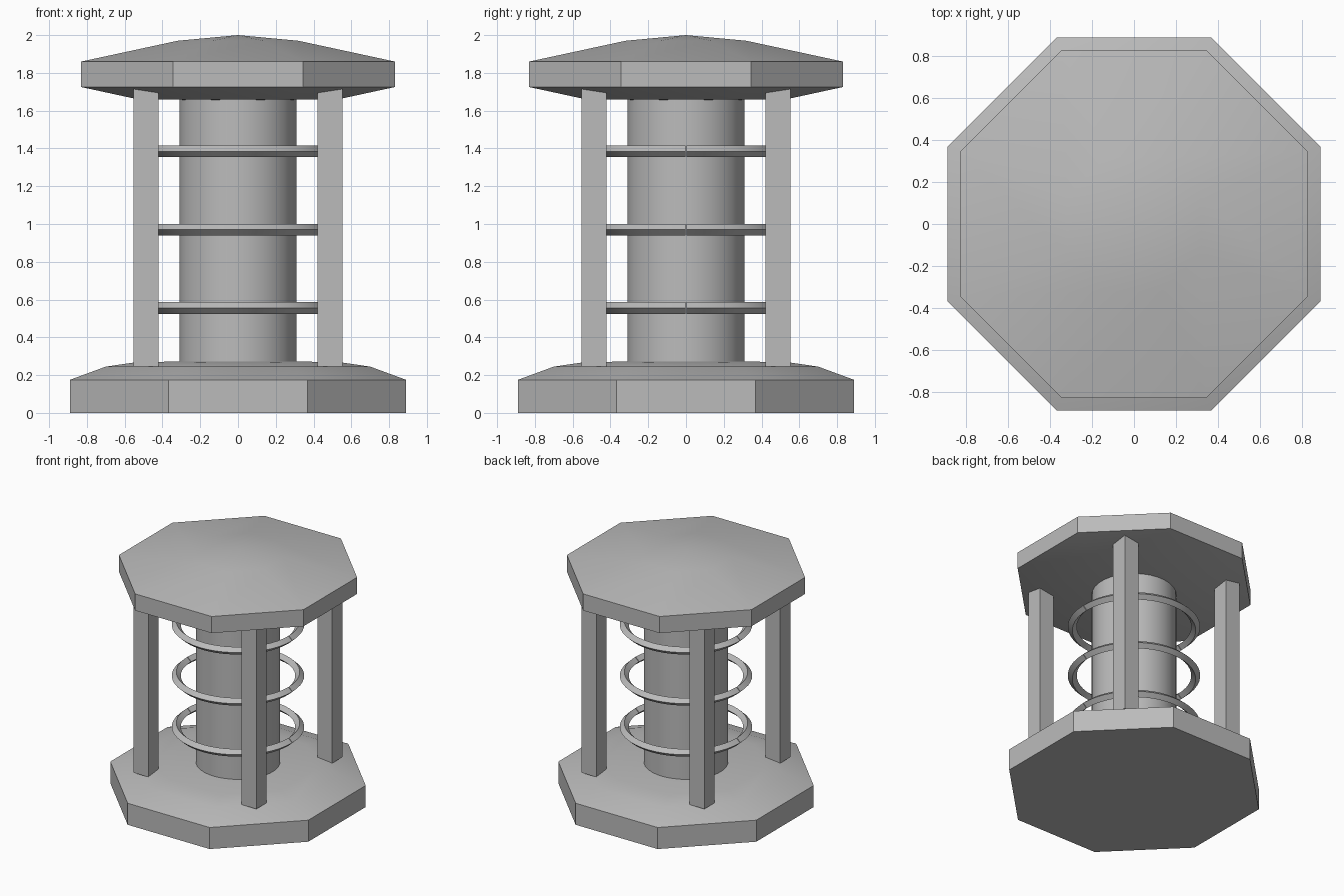
import bpy, bmesh
from math import pi, cos, sin, radians
from mathutils import Matrix, Vector

cube = bpy.data.objects.get("Cube")
if cube:
    bpy.data.objects.remove(cube)

grey = bpy.data.materials.new("plain grey")
grey.use_nodes = True
COLOUR = (0.5, 0.5, 0.5, 1)
grey.diffuse_color = COLOUR
grey.node_tree.nodes["Principled BSDF"].inputs["Base Color"].default_value = COLOUR


def finish(name, bm, smooth=True):
    bmesh.ops.recalc_face_normals(bm, faces=bm.faces)
    mesh = bpy.data.meshes.new(name)
    bm.to_mesh(mesh)
    bm.free()
    mesh.materials.append(grey)
    obj = bpy.data.objects.new(name, mesh)
    bpy.context.collection.objects.link(obj)
    if smooth:
        bpy.ops.object.select_all(action='DESELECT')
        obj.select_set(True)
        bpy.context.view_layer.objects.active = obj
        bpy.ops.object.shade_smooth_by_angle(angle=radians(30))
    return obj


def stack(name, profile, sides):
    """Closed solid from (flat-side radius, height) rings; zero radius makes a tip."""
    bm = bmesh.new()
    rings = []
    for a, z in profile:
        if a == 0:
            rings.append([bm.verts.new((0, 0, z))] * sides)
            continue
        r = a / cos(pi / sides)
        rings.append([bm.verts.new((r * cos((i + .5) * 2 * pi / sides),
                                    r * sin((i + .5) * 2 * pi / sides), z))
                      for i in range(sides)])
    for low, high in zip(rings, rings[1:]):
        for i in range(sides):
            j = (i + 1) % sides
            quad = list(dict.fromkeys((low[i], low[j], high[j], high[i])))
            bm.faces.new(quad)
    for ring in (rings[0], rings[-1]):
        if ring[0] != ring[1]:
            bm.faces.new(ring)
    return finish(name, bm)


# Octagonal base with a low domed top
stack("base", [(.89, 0), (.89, .175), (.70, .245), (.54, .268), (0, .278)], 8)
# Octagonal roof, domed above and below
stack("roof", [(0, 1.655), (.53, 1.66), (.83, 1.725), (.83, 1.86), (.32, 1.97), (0, 2)], 8)
# Round central column
stack("column", [(.31, .26), (.31, 1.67)], 32)

# Four square posts, running up into the roof
for sx, side in ((-1, "right"), (1, "left")):
    for sy, end in ((-1, "front"), (1, "back")):
        bm = bmesh.new()
        bmesh.ops.create_cube(bm, size=1, matrix=Matrix.LocRotScale(
            Vector((sx * .486, sy * .486, .985)), None, Vector((.132, .132, 1.48))))
        finish(f"{end}_{side}_post", bm, smooth=False)

# Diamond-section hoops, each made of two half hoops meeting at the sides
for name, z in (("lower", .555), ("middle", .97), ("upper", 1.385)):
    bm = bmesh.new()
    gap = .006
    section = [bm.verts.new((.455 + .033 * cos(k * pi / 2), 0, z + .031 * sin(k * pi / 2)))
               for k in range(4)]
    bmesh.ops.rotate(bm, verts=section, cent=(0, 0, 0), matrix=Matrix.Rotation(gap, 3, 'Z'))
    start = bm.faces.new(section)
    bmesh.ops.spin(bm, geom=[start] + list(start.edges) + section, cent=(0, 0, 0),
                   axis=(0, 0, 1), angle=pi - 2 * gap, steps=24)
    if not start.is_valid or all(len(e.link_faces) == 2 for e in bm.edges) is False:
        bmesh.ops.holes_fill(bm, edges=[e for e in bm.edges if len(e.link_faces) == 1], sides=4)
    hoop = finish(f"{name}_hoop", bm)
    mirror = hoop.modifiers.new("other half", 'MIRROR')
    mirror.use_axis = (False, True, False)
    mirror.use_mirror_merge = False
